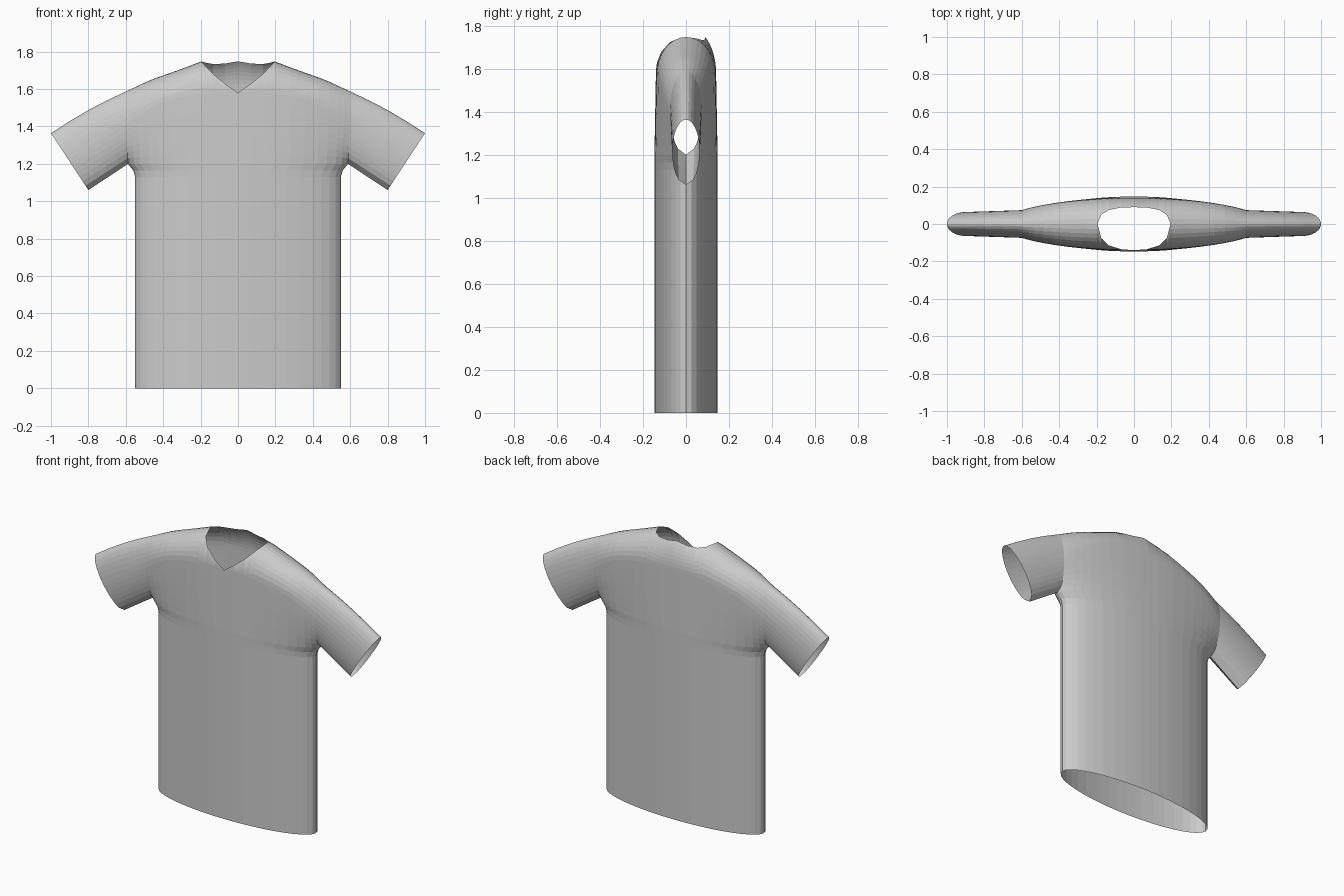
import bpy, bmesh
from math import sin, cos, asin, acos, sqrt, pi, radians
from mathutils import Vector

old = bpy.data.objects.get("Cube")
if old:
    bpy.data.objects.remove(old)

cloth = bpy.data.materials.new("light_grey_cloth")
cloth.use_nodes = True
GREY = (0.6, 0.6, 0.6, 1)
cloth.diffuse_color = GREY
cloth.node_tree.nodes["Principled BSDF"].inputs["Base Color"].default_value = GREY

UNDERARM, CHEST = 1.2, 1.13
SHOULDER = [(0, 1.80), (0.195, 1.748), (0.33, 1.697), (0.465, 1.65), (0.6, 1.587)]
NECK_FRONT = [(0, 0.14), (0.07, 0.135), (0.135, 0.114), (0.175, 0.075), (0.195, 0)]
NECK_BACK = [(0, 0.09), (0.07, 0.088), (0.135, 0.075), (0.175, 0.05), (0.195, 0)]
STRAIGHT, ARC = 7, 8


def lerp_table(table, x):
    for (x0, v0), (x1, v1) in zip(table, table[1:]):
        if x <= x1:
            return v0 + (v1 - v0) * (x - x0) / (x1 - x0)
    return table[-1][1]


def column(s, side):
    """One strip of points from hem to shoulder; s runs from centre (0) to armhole (1)."""
    flat = sqrt(max(0, 1 - s * s))
    pts = [Vector((w * s, side * 0.147 * flat, z))
           for z, w in ((0, 0.55), (0.6, 0.55), (CHEST, 0.55), (1.165, 0.56))]
    # chest rises to the start of the shoulder curve
    base = 1.58 - 0.17 * s ** 3
    for i in range(STRAIGHT + 1):
        t = i / STRAIGHT
        open_depth = 0.074 * sqrt(1 - (1 - t) ** 2)
        depth = sqrt(((0.147 - 0.007 * t) * flat) ** 2 + (open_depth * s) ** 2)
        x = (0.588 + 0.012 * t) * s
        pts.append(Vector((x, side * depth, UNDERARM + (base - UNDERARM) * t)))
    # shoulder curve stops at the neckline
    neck = lerp_table(NECK_FRONT if side < 0 else NECK_BACK, x)
    stop = acos(min(1, neck / depth))
    rise = lerp_table(SHOULDER, x) - base
    for i in range(1, ARC + 1):
        a = stop * i / ARC
        pts.append(Vector((x, side * depth * cos(a), base + rise * sin(a))))
    return pts


def build(name, strips):
    """Join neighbouring strips of points into quads and mirror them across x."""
    bm = bmesh.new()
    for grid in strips:
        rows = [[bm.verts.new(p) for p in row] for row in grid]
        for a, b in zip(rows, rows[1:]):
            for i in range(len(a) - 1):
                bm.faces.new((a[i], b[i], b[i + 1], a[i + 1]))
    bmesh.ops.remove_doubles(bm, verts=bm.verts, dist=0.0005)
    bmesh.ops.dissolve_degenerate(bm, edges=bm.edges, dist=0.0001)
    bmesh.ops.recalc_face_normals(bm, faces=bm.faces)
    # outward check on the frontmost face
    front = min(bm.faces, key=lambda f: f.calc_center_median().y)
    if front.normal.y > 0:
        bmesh.ops.reverse_faces(bm, faces=bm.faces)
    mesh = bpy.data.meshes.new(name)
    bm.to_mesh(mesh)
    bm.free()
    mesh.materials.append(cloth)
    obj = bpy.data.objects.new(name, mesh)
    bpy.context.scene.collection.objects.link(obj)
    mirror = obj.modifiers.new("mirror", 'MIRROR')
    mirror.use_clip = True


# torso: front and back panels
steps = [0, 6.7, 13, 17, 19, 28, 37, 46, 54, 63, 71, 80, 90]
build("shirt_body", [[column(sin(radians(d)), side) for d in steps] for side in (-1, 1)])

# sleeves: from the armhole to the slanted oval cuff
cuff, half = Vector((0.9, 0, 1.212)), Vector((0.1, 0, 0.152))
sleeve_strips = []
for side in (-1, 1):
    hole = column(1, side)[4:]
    mid = (hole[0].z + hole[-1].z) / 2
    reach = (hole[-1].z - hole[0].z) / 2
    rings = []
    for k in range(5):
        t = k / 4
        ring = []
        for p in hole:
            phi = asin(max(-1, min(1, (p.z - mid) / reach)))
            end = cuff + half * sin(phi) + Vector((0, side * 0.064 * cos(phi), 0))
            q = p.lerp(end, t)
            q.z += 0.012 * sin(pi * t) * max(0, sin(phi))
            ring.append(q)
        rings.append(ring)
    sleeve_strips.append(rings)
build("sleeves", sleeve_strips)
